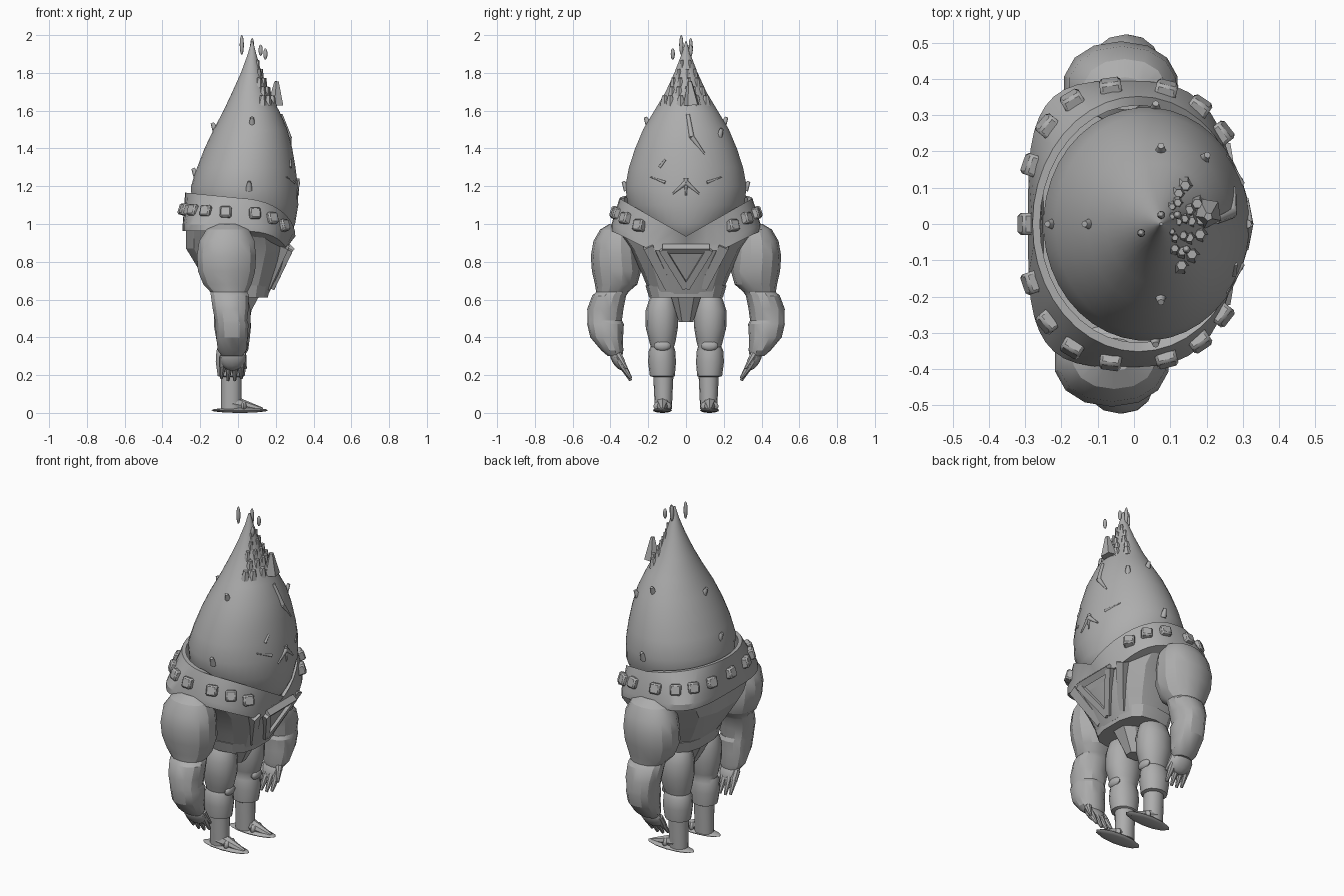
import bpy, bmesh, math, random
from mathutils import Vector, Matrix

random.seed(4)
default_cube = bpy.data.objects.get("Cube")
if default_cube:
    bpy.data.objects.remove(default_cube, do_unlink=True)

# Single stone grey material
GREY = (0.42, 0.42, 0.42, 1)
stone = bpy.data.materials.new("stone_grey")
stone.use_nodes = True
stone.diffuse_color = GREY
shader = next(n for n in stone.node_tree.nodes if n.type == 'BSDF_PRINCIPLED')
shader.inputs["Base Color"].default_value = GREY
shader.inputs["Roughness"].default_value = 0.7


def finish(name, bm, angle=35, bevel=0):
    bmesh.ops.recalc_face_normals(bm, faces=bm.faces)
    mesh = bpy.data.meshes.new(name)
    bm.to_mesh(mesh)
    bm.free()
    mesh.materials.append(stone)
    obj = bpy.data.objects.new(name, mesh)
    bpy.context.collection.objects.link(obj)
    if bevel:
        mod = obj.modifiers.new("bevel", 'BEVEL')
        mod.width = bevel
    bpy.ops.object.select_all(action='DESELECT')
    bpy.context.view_layer.objects.active = obj
    obj.select_set(True)
    bpy.ops.object.shade_smooth_by_angle(angle=math.radians(angle))


def rounded(value, power):
    return math.copysign(abs(value) ** power, value)


def loft(bm, rings, sides, power=1.0):
    """Bridge horizontal rings given as (x, y, z, x radius, y radius)."""
    loops = []
    for cx, cy, z, rx, ry in rings:
        loop = []
        for i in range(sides):
            a = math.tau * (i + 0.5) / sides
            loop.append(bm.verts.new((cx + rx * rounded(math.cos(a), power),
                                      cy + ry * rounded(math.sin(a), power), z)))
        loops.append(loop)
    for low, high in zip(loops, loops[1:]):
        for i in range(sides):
            j = (i + 1) % sides
            bm.faces.new((low[i], low[j], high[j], high[i]))
    bm.faces.new(loops[0])
    bm.faces.new(loops[-1])


def taper(bm, start, end, r1, r2, sides=8):
    start, end = Vector(start), Vector(end)
    axis = end - start
    place = Matrix.Translation((start + end) / 2) @ axis.to_track_quat('Z', 'Y').to_matrix().to_4x4()
    bmesh.ops.create_cone(bm, cap_ends=True, segments=sides, radius1=r1, radius2=r2,
                          depth=axis.length, matrix=place)


def blob(bm, centre, size, turn=Matrix()):
    place = Matrix.Translation(centre) @ turn @ Matrix.Diagonal((*size, 1))
    bmesh.ops.create_uvsphere(bm, u_segments=12, v_segments=8, radius=1, matrix=place)


# Teardrop head: height, back x, front x, half width
HEAD = [(0.90, -0.08, 0.23, 0.09), (0.94, -0.14, 0.28, 0.17), (1.0, -0.2, 0.303, 0.25),
        (1.1, -0.245, 0.32, 0.31), (1.2, -0.25, 0.318, 0.322), (1.3, -0.217, 0.305, 0.303),
        (1.4, -0.178, 0.288, 0.27), (1.5, -0.13, 0.262, 0.228), (1.6, -0.077, 0.218, 0.168),
        (1.7, -0.03, 0.162, 0.108), (1.8, 0.015, 0.125, 0.062), (1.9, 0.052, 0.097, 0.023),
        (1.965, 0.07, 0.08, 0.004)]
bm = bmesh.new()
loft(bm, [((b + f) / 2, 0, z, (f - b) / 2, w) for z, b, f, w in HEAD], 40)
finish("head", bm, 50)


def head_section(z):
    for low, high in zip(HEAD, HEAD[1:]):
        if low[0] <= z <= high[0]:
            t = (z - low[0]) / (high[0] - low[0])
            _, b, f, w = [p + (q - p) * t for p, q in zip(low, high)]
            return (b + f) / 2, (f - b) / 2, w


def head_point(degrees, z):
    cx, rx, ry = head_section(z)
    a = math.radians(degrees)
    return Vector((cx + rx * math.cos(a), ry * math.sin(a), z))


def face_point(y, z):
    return head_point(math.degrees(math.asin(y / head_section(z)[2])), z)


# Small blunt thorns on the head
bm = bmesh.new()
for degrees, z in [(180, 1.27), (180, 1.51), (-85, 1.2), (85, 1.2), (-88, 1.54), (88, 1.54),
                   (50, 1.48)]:
    p = head_point(degrees, z)
    out = Vector((math.cos(math.radians(degrees)), math.sin(math.radians(degrees)), 0))
    taper(bm, p - out * 0.01 - Vector((0, 0, 0.02)), p + out * 0.012 + Vector((0, 0, 0.025)),
          0.019, 0.009)
finish("head_thorns", bm, 50)

# Face creases: nose, eyes and brow
bm = bmesh.new()
for s in (-1, 1):
    taper(bm, face_point(0, 1.22), face_point(s * 0.07, 1.16), 0.014, 0.004)
    taper(bm, face_point(s * 0.11, 1.22), face_point(s * 0.19, 1.25), 0.008, 0.003)
taper(bm, face_point(0, 1.24), face_point(0, 1.15), 0.012, 0.004)
taper(bm, face_point(0.01, 1.58), face_point(0.03, 1.46), 0.01, 0.014)
taper(bm, face_point(0.03, 1.46), face_point(0.1, 1.37), 0.014, 0.004)
taper(bm, face_point(-0.14, 1.3), face_point(-0.11, 1.34), 0.008, 0.006)
finish("face_creases", bm, 50)

# Crest of stubby shards climbing the front of the tip
bm = bmesh.new()
for row in range(5):
    z = 1.65 + row * 0.047
    count = 6 - row
    for i in range(count):
        spread = -62 + 124 * (i + 0.5) / count
        p = head_point(spread + random.uniform(-8, 8), z)
        size = 0.027 - row * 0.003
        taper(bm, p - Vector((0.01, 0, 0.022)), p + Vector((-0.005, 0, 0.03)), size, size * 0.5, 6)
taper(bm, (0.2, 0.03, 1.63), (0.205, 0.02, 1.755), 0.045, 0.012, 5)
finish("crest_shards", bm, 25)

# Drops floating around the tip
bm = bmesh.new()
for x, y, z, h in [(0.02, -0.025, 1.948, 0.052), (0.075, 0.025, 1.935, 0.05),
                   (0.12, 0.025, 1.92, 0.03), (0.145, -0.07, 1.9, 0.03)]:
    blob(bm, (x, y, z), (0.011, 0.011, h))
finish("floating_drops", bm)


# Collar: flares from an oval rim around the head to a boxy lower edge, dipping to a V in front
def collar_rim(a, scale=1.0):
    x, y = 0.012 + 0.292 * math.cos(a) * scale, 0.352 * math.sin(a) * scale
    return Vector((x, y, 0.935 + 0.57 * abs(y) if x > 0.012 else 1.137 - 0.1 * (x - 0.012)))


def collar_hem(a, scale=1.0):
    power = 0.72 if math.cos(a) > 0 else 0.55
    x = -0.01 + 0.283 * rounded(math.cos(a), power) * scale
    y = 0.395 * rounded(math.sin(a), power) * scale
    return Vector((x, y, max(0.86, 0.77 + 0.49 * abs(y)) if x > -0.01 else 0.962))


bm = bmesh.new()
loops = []
SIDES = 40
for i in range(SIDES):
    a = math.tau * i / SIDES
    lift = Vector((0, 0, 0.035))
    points = (collar_hem(a, 0.85), collar_hem(a), collar_hem(a) + lift,
              collar_rim(a), collar_rim(a, 0.93))
    loops.append([bm.verts.new(p) for p in points])
for i, loop in enumerate(loops):
    after = loops[(i + 1) % SIDES]
    for k in range(5):
        m = (k + 1) % 5
        bm.faces.new((loop[k], after[k], after[m], loop[m]))
finish("collar", bm, 25)

# Square studs around the collar, tilted with its slope
bm = bmesh.new()
for degrees in (38, 56, 76, 98, 120, 140, 161, 180, 199, 220, 240, 262, 284, 304, 322):
    a = math.radians(degrees)
    spot = collar_hem(a).lerp(collar_rim(a), 0.55)
    place = Matrix.Translation(spot) @ Matrix.Rotation(a, 4, 'Z') @ Matrix.Rotation(-0.3, 4, 'Y')
    bmesh.ops.create_cube(bm, size=0.06, matrix=place)
finish("collar_studs", bm, 20, bevel=0.008)

# Faceted torso, belt and loincloth
bm = bmesh.new()
loft(bm, [(0.02, 0, 0.63, 0.145, 0.19), (0.01, 0, 0.74, 0.21, 0.235),
          (0.0, 0, 0.87, 0.28, 0.3), (-0.008, 0, 0.965, 0.272, 0.375)], 14, 0.75)
finish("torso", bm, 20)
bm = bmesh.new()
loft(bm, [(0.01, 0, 0.61, 0.15, 0.195), (0.01, 0, 0.675, 0.165, 0.215)], 14, 0.7)
finish("belt", bm, 20)
bm = bmesh.new()
loft(bm, [(-0.01, 0, 0.48, 0.05, 0.04), (-0.01, 0, 0.62, 0.13, 0.085)], 8, 0.7)
finish("loincloth", bm, 20)

# Triangular chest buckle with a raised rim, flanked by two straps
bm = bmesh.new()
corners = [Vector((0.275, -0.125, 0.868)), Vector((0.275, 0.125, 0.868)), Vector((0.178, 0, 0.665))]
for i in range(3):
    taper(bm, corners[i], corners[(i + 1) % 3], 0.026, 0.026, 4)
plate = [bm.verts.new(c) for c in corners]
bm.faces.new(plate)
finish("chest_buckle", bm, 20)
bm = bmesh.new()
for s in (-1, 1):
    taper(bm, (0.245, s * 0.2, 0.885), (0.15, s * 0.09, 0.665), 0.038, 0.03, 4)
finish("chest_straps", bm, 20)

# Arms, hands, legs and feet, mirrored across y
ARM = [(-0.05, 0.36, 1.0, 0.06, 0.045), (-0.05, 0.367, 0.97, 0.115, 0.088),
       (-0.055, 0.373, 0.91, 0.15, 0.117), (-0.057, 0.375, 0.83, 0.16, 0.129),
       (-0.057, 0.368, 0.75, 0.155, 0.13), (-0.053, 0.37, 0.68, 0.13, 0.112),
       (-0.045, 0.39, 0.64, 0.1, 0.086), (-0.04, 0.407, 0.62, 0.103, 0.09),
       (-0.036, 0.427, 0.55, 0.097, 0.096), (-0.034, 0.43, 0.49, 0.087, 0.091),
       (-0.03, 0.426, 0.47, 0.09, 0.097), (-0.03, 0.42, 0.4, 0.085, 0.087),
       (-0.03, 0.39, 0.33, 0.077, 0.058), (-0.03, 0.375, 0.3, 0.055, 0.038)]
LEG = [(-0.036, 0.12, 0.02, 0.055, 0.045), (-0.036, 0.12, 0.19, 0.055, 0.053),
       (-0.036, 0.125, 0.195, 0.073, 0.066), (-0.036, 0.127, 0.27, 0.084, 0.074),
       (-0.036, 0.127, 0.33, 0.08, 0.07), (-0.034, 0.125, 0.35, 0.073, 0.062),
       (-0.032, 0.125, 0.38, 0.083, 0.07), (-0.03, 0.128, 0.45, 0.098, 0.085),
       (-0.03, 0.128, 0.54, 0.1, 0.087), (-0.03, 0.125, 0.6, 0.085, 0.07),
       (-0.03, 0.12, 0.64, 0.06, 0.05)]
for s, side, shift in ((-1, "near", -0.005), (1, "far", 0.025)):
    bm = bmesh.new()
    # the sideways shift fades out towards the wrist
    loft(bm, [(x + shift * min(1, z), s * y, z, rx, ry) for x, y, z, rx, ry in ARM], 14, 0.92)
    finish("arm_" + side, bm, 26)
    # Hand: palm blob plus four pointed fingers and a thumb
    bm = bmesh.new()
    blob(bm, (-0.03, s * 0.362, 0.285), (0.067, 0.032, 0.067), Matrix.Rotation(-s * 0.5, 4, 'X'))
    for i in range(4):
        x = i * 0.032 - 0.08
        knuckle = (x, s * 0.335, 0.25)
        taper(bm, (x, s * 0.365, 0.3), knuckle, 0.02, 0.02)
        taper(bm, knuckle, (x * 1.1, s * 0.292, 0.165 + abs(i - 1.5) * 0.012), 0.02, 0.008)
    taper(bm, (0.02, s * 0.36, 0.31), (0.04, s * 0.315, 0.235), 0.021, 0.008)
    finish("hand_" + side, bm)
    bm = bmesh.new()
    loft(bm, [(x, s * y, z, rx, ry) for x, y, z, rx, ry in LEG], 14, 0.95)
    blob(bm, (0.034, s * 0.125, 0.355), (0.02, 0.045, 0.028))
    finish("leg_" + side, bm, 35)
    # Foot: flat pointed sole, instep and strap
    bm = bmesh.new()
    blob(bm, (0.01, s * 0.125, 0.014), (0.15, 0.05, 0.014))
    taper(bm, (-0.03, s * 0.125, 0.05), (0.13, s * 0.125, 0.016), 0.043, 0.012)
    blob(bm, (0.03, s * 0.125, 0.035), (0.018, 0.048, 0.03))
    finish("foot_" + side, bm)
